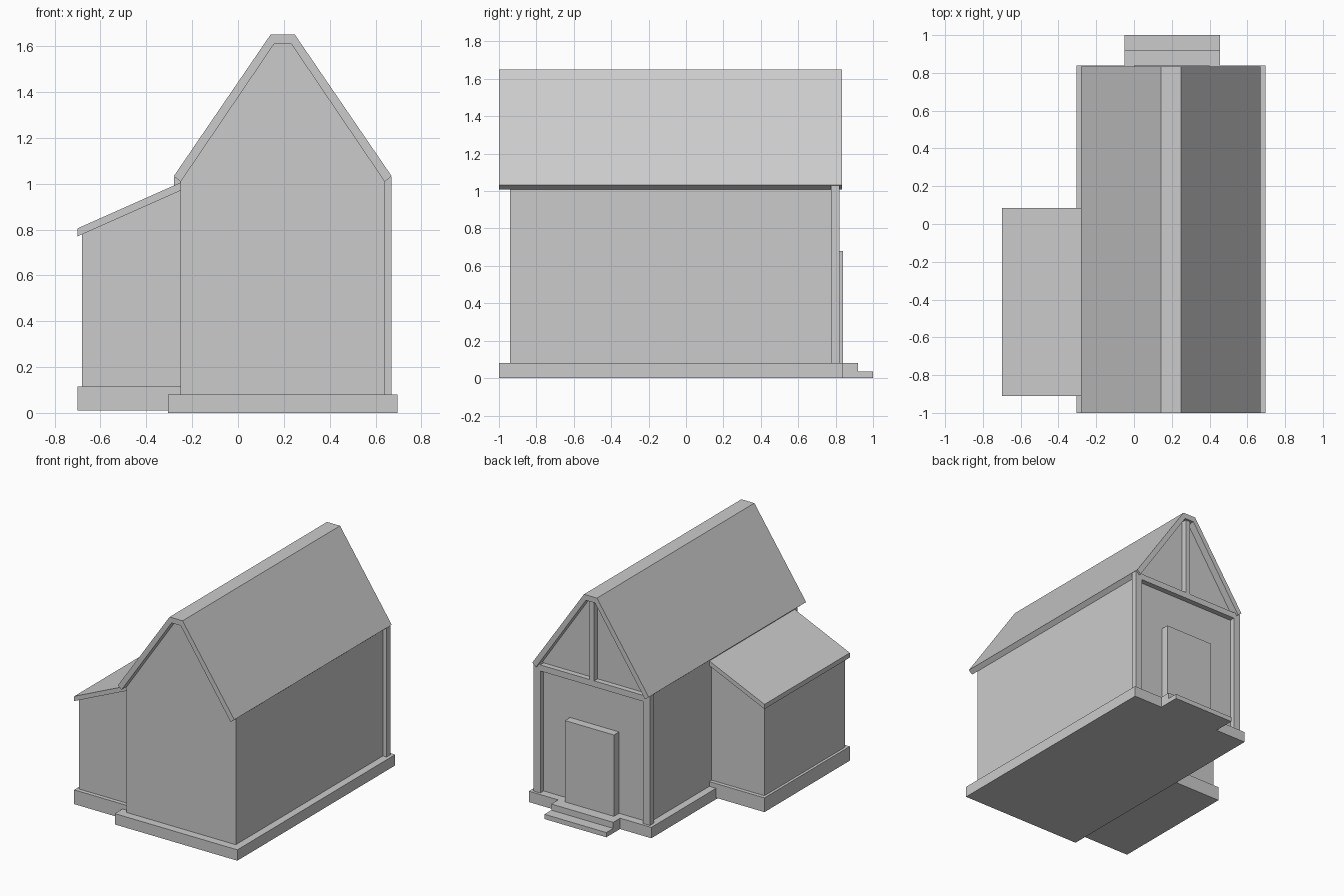
import bpy, bmesh

if "Cube" in bpy.data.objects:
    bpy.data.objects.remove(bpy.data.objects["Cube"])

CX = 0.195  # centre line of the main hall


def extrude_profile(name, pts, y0, y1):
    """Solid from an x-z outline swept along y."""
    bm = bmesh.new()
    face = bm.faces.new([bm.verts.new((x, y0, z)) for x, z in pts])
    res = bmesh.ops.extrude_face_region(bm, geom=[face])
    verts = [g for g in res["geom"] if isinstance(g, bmesh.types.BMVert)]
    bmesh.ops.translate(bm, verts=verts, vec=(0, y1 - y0, 0))
    bmesh.ops.recalc_face_normals(bm, faces=bm.faces)
    me = bpy.data.meshes.new(name)
    bm.to_mesh(me)
    bm.free()
    ob = bpy.data.objects.new(name, me)
    bpy.context.collection.objects.link(ob)
    return ob


def box(name, x0, x1, y0, y1, z0, z1):
    return extrude_profile(name, [(x0, z0), (x1, z0), (x1, z1), (x0, z1)], y0, y1)


def mirrored(half):
    """Right-half outline (offsets from the centre line) to a full outline."""
    return ([(CX + x, z) for x, z in half]
            + [(CX - x, z) for x, z in reversed(half)])


# Foundation and entrance steps
box("foundation", -0.305, 0.695, -1.0, 0.84, 0, 0.08)
box("upper_step", -0.05, 0.455, 0.84, 0.92, 0, 0.08)
box("lower_step", -0.05, 0.455, 0.92, 1.0, 0, 0.035)

# Main hall with gabled ends
extrude_profile("main_walls",
                mirrored([(0.445, 0.08), (0.445, 1.008), (0.037, 1.61)]),
                -0.94, 0.78)

# Folded roof shell with a flat ridge
outer = [(0.475, 1.033), (0.053, 1.65)]
inner = [(0.445, 1.008), (0.037, 1.61)]
roof = ([(CX + x, z) for x, z in outer]
        + [(CX - x, z) for x, z in reversed(outer)]
        + [(CX - x, z) for x, z in inner]
        + [(CX + x, z) for x, z in reversed(inner)])
extrude_profile("main_roof", roof, -1.0, 0.835)

# Timber frame on the entrance gable
for side, label in ((-1, "left"), (1, "right")):
    a, b = sorted((CX + side * 0.42, CX + side * 0.475))
    box("corner_post_" + label, a, b, 0.775, 0.82, 0.08, 1.03)
box("tie_beam", CX - 0.455, CX + 0.455, 0.775, 0.82, 0.98, 1.025)
box("king_post", CX - 0.02, CX + 0.02, 0.775, 0.82, 1.02, 1.615)

# Door
box("door", 0.0, 0.4, 0.775, 0.84, 0.08, 0.68)

# Side annex with lean-to roof
box("annex_foundation", -0.70, -0.25, -0.91, 0.085, 0.01, 0.115)
extrude_profile("annex_walls",
                [(-0.68, 0.115), (-0.25, 0.115), (-0.25, 0.97), (-0.68, 0.779)],
                -0.88, 0.057)
extrude_profile("annex_roof",
                [(-0.70, 0.77), (-0.25, 0.97), (-0.25, 1.005), (-0.70, 0.805)],
                -0.91, 0.085)
